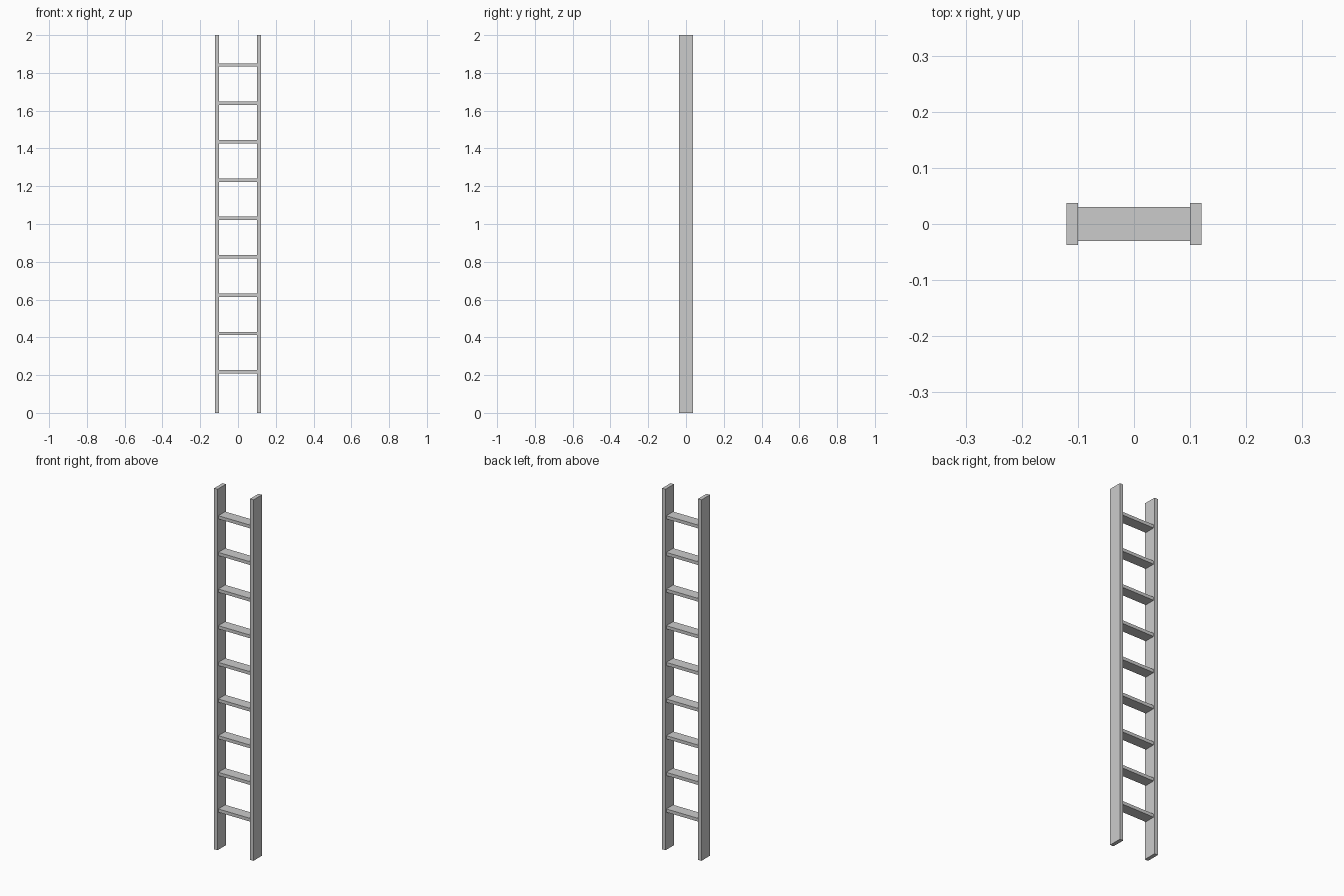
import bpy

if "Cube" in bpy.data.objects:
    bpy.data.objects.remove(bpy.data.objects["Cube"])

HEIGHT = 2.0
RAIL_X, RAIL_W, RAIL_D = 0.11, 0.021, 0.074
RUNG_D, RUNG_T = 0.06, 0.018
RUNG_COUNT, FIRST_Z, STEP = 9, 0.217, 0.2031


def box(name, size, centre):
    bpy.ops.mesh.primitive_cube_add(size=1, location=centre)
    ob = bpy.context.object
    ob.name = name
    ob.scale = size
    bpy.ops.object.transform_apply(location=False, rotation=False, scale=True)
    return ob


# Side rails
for side, sign in (("left", -1), ("right", 1)):
    box(f"{side}_rail", (RAIL_W, RAIL_D, HEIGHT), (sign * RAIL_X, 0, HEIGHT / 2))

# Flat rungs spanning between the inner faces of the rails
span = 2 * RAIL_X - RAIL_W
for i in range(RUNG_COUNT):
    box(f"rung_{i + 1}", (span, RUNG_D, RUNG_T), (0, 0, FIRST_Z + i * STEP))
